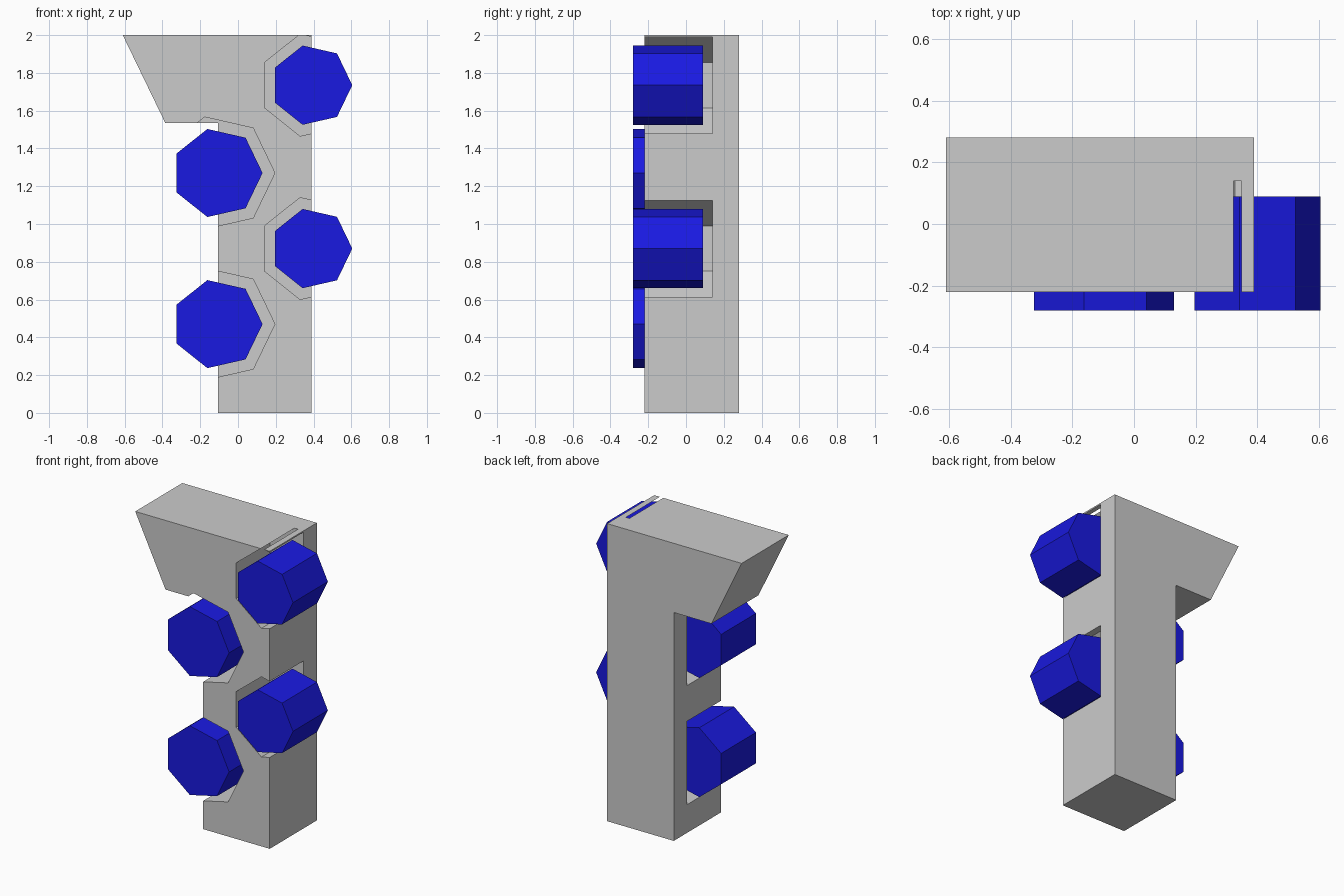
import bpy, bmesh, math

if "Cube" in bpy.data.objects:
    bpy.data.objects.remove(bpy.data.objects["Cube"])


def prism(name, points, y0, y1):
    """Extrude an xz outline from y0 to y1."""
    bm = bmesh.new()
    face = bm.faces.new([bm.verts.new((x, y0, z)) for x, z in points])
    ext = bmesh.ops.extrude_face_region(bm, geom=[face])
    moved = [g for g in ext["geom"] if isinstance(g, bmesh.types.BMVert)]
    bmesh.ops.translate(bm, vec=(0, y1 - y0, 0), verts=moved)
    bmesh.ops.recalc_face_normals(bm, faces=bm.faces)
    mesh = bpy.data.meshes.new(name)
    bm.to_mesh(mesh)
    bm.free()
    obj = bpy.data.objects.new(name, mesh)
    bpy.context.collection.objects.link(obj)
    return obj


def heptagon(cx, cz, r):
    return [(cx + r * math.cos(math.tau * i / 7), cz + r * math.sin(math.tau * i / 7))
            for i in range(7)]


blue = bpy.data.materials.new("blue")
blue.diffuse_color = (0.01, 0.01, 0.75, 1)
blue.use_nodes = True
blue.node_tree.nodes["Principled BSDF"].inputs["Base Color"].default_value = blue.diffuse_color

# Post with a slanted overhanging head
post = prism("post", [(-0.105, 0), (0.39, 0), (0.39, 2), (-0.61, 2),
                      (-0.385, 1.535), (-0.105, 1.535)], -0.22, 0.28)

# Seven-sided rollers, each in a larger pocket open to the front and side
rollers = [("left_lower", -0.109, 0.47, 0.239, 0.304),
           ("left_upper", -0.109, 1.27, 0.239, 0.304),
           ("right_lower", 0.39, 0.87, 0.215, 0.2765),
           ("right_upper", 0.39, 1.735, 0.215, 0.2765)]
cutters = []
for side, cx, cz, r, pocket_r in rollers:
    roller = prism(side + "_roller", heptagon(cx, cz, r), -0.28, 0.09)
    roller.data.materials.append(blue)
    cutter = prism(side + "_pocket_cutter", heptagon(cx, cz, pocket_r), -0.4, 0.14)
    cutter.hide_render = True
    cutters.append(cutter)
    cut = post.modifiers.new(side + "_pocket", "BOOLEAN")
    cut.operation = "DIFFERENCE"
    cut.solver = "EXACT"
    cut.object = cutter

# Apply the pockets and discard the cutters
bpy.context.view_layer.objects.active = post
post.select_set(True)
for mod in list(post.modifiers):
    bpy.ops.object.modifier_apply(modifier=mod.name)
for cutter in cutters:
    bpy.data.objects.remove(cutter)
